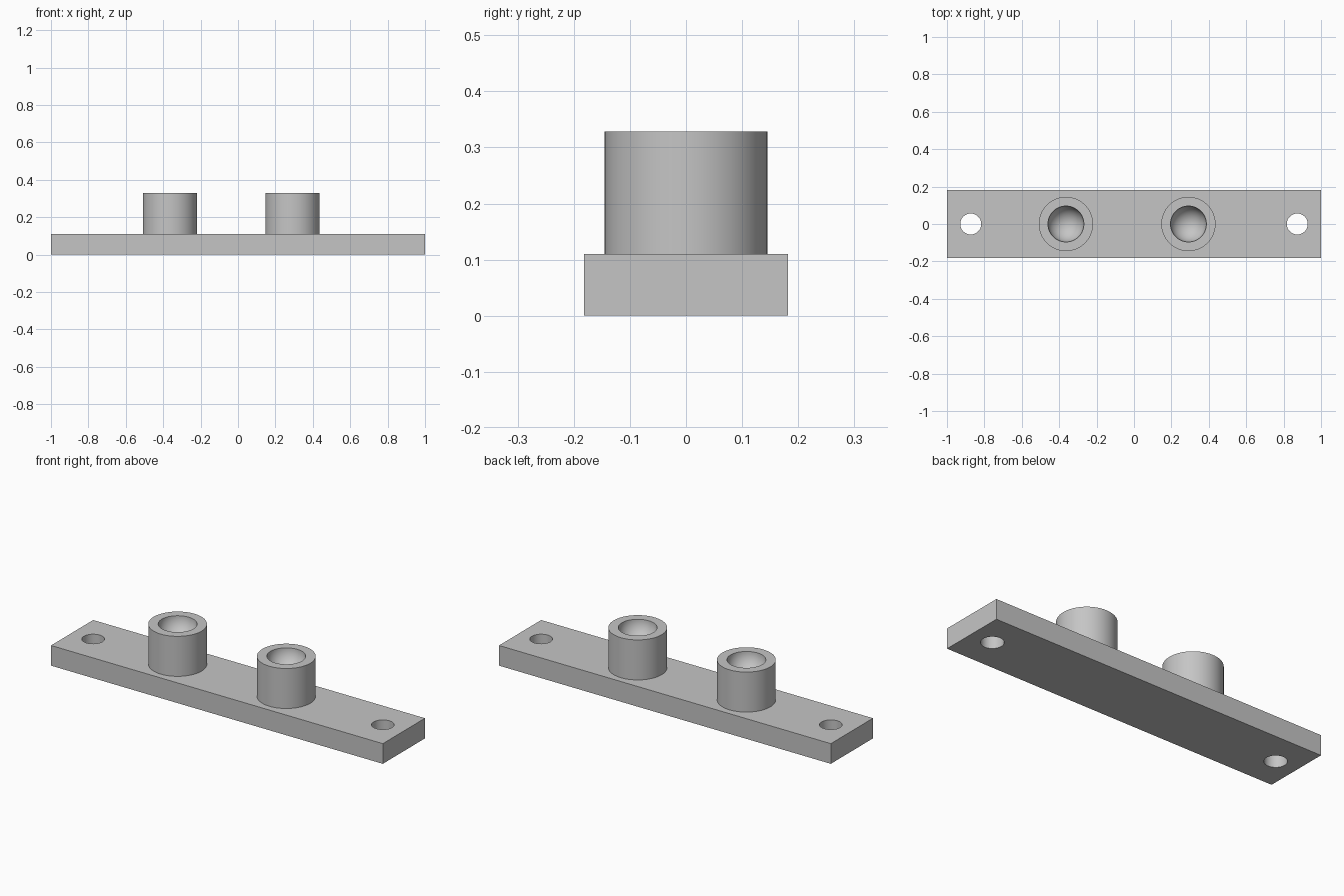
import bpy
import bmesh
import math

cube = bpy.data.objects.get("Cube")
if cube:
    bpy.data.objects.remove(cube, do_unlink=True)

PLATE_TOP, BOSS_TOP = 0.11, 0.328
BOSS_R, BOWL_R, HOLE_R = 0.145, 0.096, 0.056

grey = bpy.data.materials.new("light_grey")
grey.use_nodes = True
colour = (0.56, 0.56, 0.56, 1)
grey.diffuse_color = colour
grey.node_tree.nodes["Principled BSDF"].inputs["Base Color"].default_value = colour


def smooth(obj):
    bpy.ops.object.select_all(action="DESELECT")
    obj.select_set(True)
    bpy.context.view_layer.objects.active = obj
    bpy.ops.object.shade_smooth_by_angle(angle=math.radians(30))


# Flat mounting plate
bpy.ops.mesh.primitive_cube_add(size=1, location=(0, 0, PLATE_TOP / 2))
plate = bpy.context.object
plate.name = "mounting_plate"
plate.scale = (2, 0.363, PLATE_TOP)
bpy.ops.object.transform_apply(location=True, rotation=False, scale=True)
plate.data.materials.append(grey)

# Screw holes drilled through both ends
for side in (-1, 1):
    bpy.ops.mesh.primitive_cylinder_add(vertices=64, radius=HOLE_R, depth=1,
                                        location=(side * 0.873, 0, 0))
    drill = bpy.context.object
    drill.name = "drill_cutter"
    drill.hide_render = True
    drill.data.materials.append(grey)
    cut = plate.modifiers.new("screw_hole", "BOOLEAN")
    cut.operation = "DIFFERENCE"
    cut.solver = "EXACT"
    cut.object = drill
    bpy.context.view_layer.objects.active = plate
    bpy.ops.object.modifier_apply(modifier=cut.name)
    bpy.data.objects.remove(drill, do_unlink=True)
smooth(plate)


# Round boss with a hemispherical socket, turned from a profile
def make_boss(name, x):
    profile = [(BOSS_R, PLATE_TOP), (BOSS_R, BOSS_TOP)]
    steps = 16
    for i in range(steps + 1):
        a = math.pi / 2 * i / steps
        profile.append((BOWL_R * math.cos(a), BOSS_TOP - BOWL_R * math.sin(a)))
    bm = bmesh.new()
    verts = [bm.verts.new((r, 0, z)) for r, z in profile]
    edges = [bm.edges.new(pair) for pair in zip(verts, verts[1:])]
    bmesh.ops.spin(bm, geom=verts + edges, cent=(0, 0, 0), axis=(0, 0, 1),
                   angle=math.tau, steps=64, use_duplicate=False)
    bmesh.ops.remove_doubles(bm, verts=bm.verts, dist=0.0005)
    bmesh.ops.recalc_face_normals(bm, faces=bm.faces)
    # Make the outer wall face outwards
    wall = max(bm.faces, key=lambda f: f.calc_center_median().xy.length)
    if wall.normal.dot(wall.calc_center_median()) < 0:
        bmesh.ops.reverse_faces(bm, faces=bm.faces)
    mesh = bpy.data.meshes.new(name)
    bm.to_mesh(mesh)
    bm.free()
    mesh.materials.append(grey)
    boss = bpy.data.objects.new(name, mesh)
    boss.location.x = x
    bpy.context.collection.objects.link(boss)
    smooth(boss)


make_boss("right_socket_boss", -0.364)
make_boss("left_socket_boss", 0.291)
